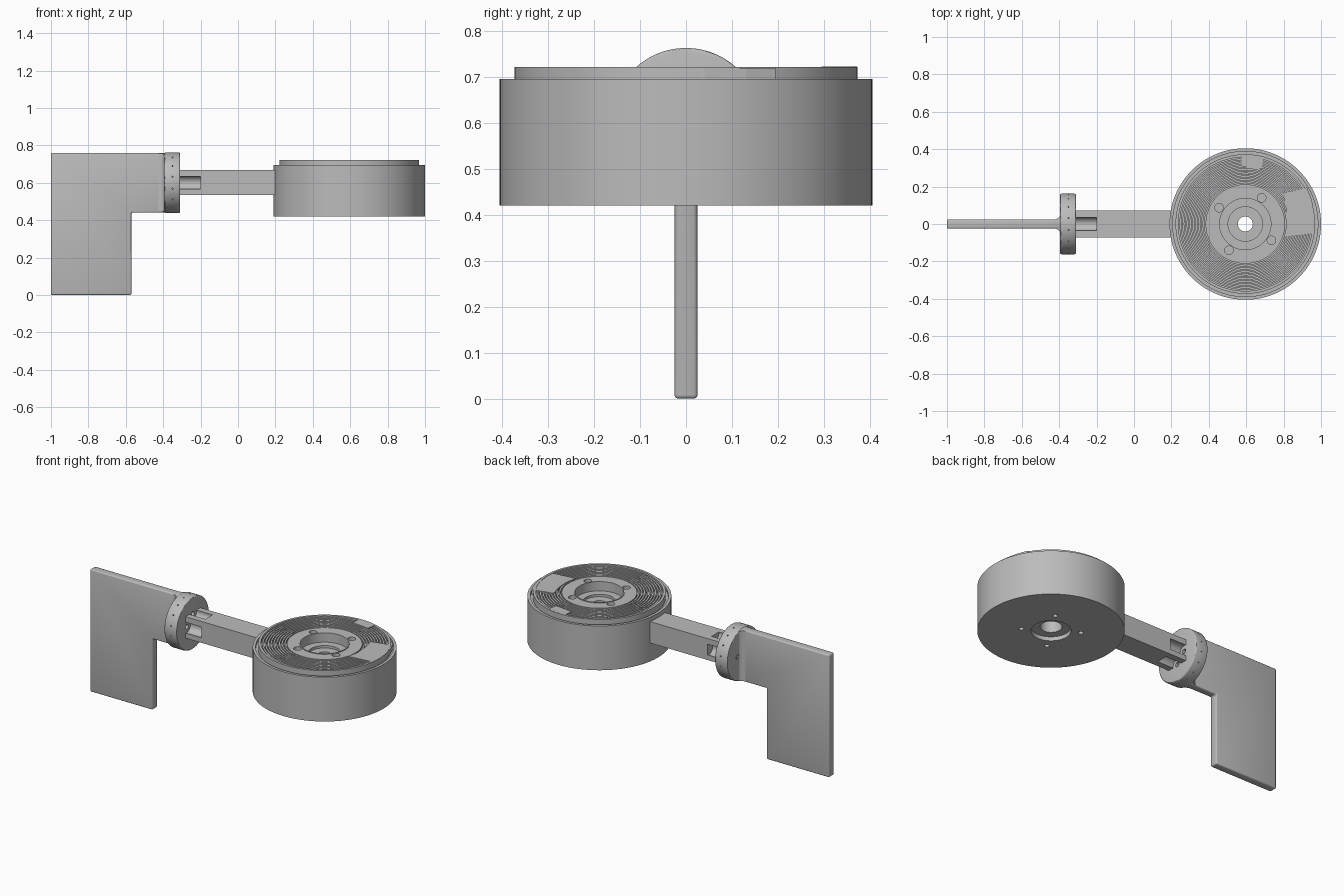
import bpy, bmesh, math
from mathutils import Matrix, Vector

if "Cube" in bpy.data.objects:
    bpy.data.objects.remove(bpy.data.objects["Cube"])

grey = bpy.data.materials.new("grey_metal")
grey.diffuse_color = (0.5, 0.5, 0.5, 1)
grey.use_nodes = True
grey.node_tree.nodes["Principled BSDF"].inputs["Base Color"].default_value = grey.diffuse_color
CX = 0.595          # drum centre
AZ = 0.60           # arm and flange axis height


def make(name, bm):
    bmesh.ops.recalc_face_normals(bm, faces=bm.faces)
    me = bpy.data.meshes.new(name)
    bm.to_mesh(me)
    bm.free()
    ob = bpy.data.objects.new(name, me)
    bpy.context.collection.objects.link(ob)
    me.materials.append(grey)
    return ob


def lathe(name, profile, matrix, steps=96):
    """Revolve a closed (radius, height) profile about local z."""
    bm = bmesh.new()
    rings = []
    for i in range(steps):
        a = 2 * math.pi * i / steps
        rings.append([bm.verts.new(matrix @ Vector((r * math.cos(a), r * math.sin(a), z)))
                      for r, z in profile])
    n = len(profile)
    for i in range(steps):
        p, q = rings[i], rings[(i + 1) % steps]
        for j in range(n):
            k = (j + 1) % n
            bm.faces.new((p[j], q[j], q[k], p[k]))
    return make(name, bm)


def prism(name, points, axis, lo, hi):
    """Extrude a polygon along z (axis 'z') or along y (axis 'y')."""
    bm = bmesh.new()
    put = (lambda a, b, h: (a, b, h)) if axis == 'z' else (lambda a, b, h: (a, h, b))
    f = bm.faces.new([bm.verts.new(put(a, b, lo)) for a, b in points])
    ext = bmesh.ops.extrude_face_region(bm, geom=[f])
    d = Vector(put(0, 0, hi - lo))
    bmesh.ops.translate(bm, vec=d, verts=[v for v in ext["geom"] if isinstance(v, bmesh.types.BMVert)])
    return make(name, bm)


def add_rod(bm, start, end, radius, segs=24):
    a, b = Vector(start), Vector(end)
    rot = (b - a).to_track_quat('Z', 'Y').to_matrix().to_4x4()
    bmesh.ops.create_cone(bm, cap_ends=True, segments=segs, radius1=radius, radius2=radius,
                          depth=(b - a).length, matrix=Matrix.Translation((a + b) / 2) @ rot)


def apply_mod(ob, kind, **settings):
    m = ob.modifiers.new(kind.lower(), kind)
    for k, v in settings.items():
        setattr(m, k, v)
    bpy.context.view_layer.objects.active = ob
    bpy.ops.object.modifier_apply(modifier=m.name)


def boolean(ob, bm, operation='DIFFERENCE'):
    cutter = make("cutter", bm)
    apply_mod(ob, 'BOOLEAN', object=cutter, operation=operation, solver='EXACT')
    bpy.data.objects.remove(cutter)


def smooth(ob, angle=30):
    bpy.ops.object.select_all(action='DESELECT')
    ob.select_set(True)
    bpy.context.view_layer.objects.active = ob
    bpy.ops.object.shade_smooth_by_angle(angle=math.radians(angle))


# L-shaped paddle
paddle = prism("paddle", [(-1, 0), (-0.57, 0), (-0.57, 0.44), (-0.385, 0.44),
                          (-0.385, 0.76), (-1, 0.76)], 'y', -0.025, 0.025)
apply_mod(paddle, 'BEVEL', width=0.008, segments=3)
smooth(paddle)

# flared root blending the paddle into the flange
half = [(-0.425 + 0.035 * math.sin(t), 0.025 + 0.035 * (1 - math.cos(t)))
        for t in [i * math.pi / 16 for i in range(9)]]
root = prism("paddle_root", half + [(-0.385, 0.06), (-0.385, -0.06)]
             + [(x, -y) for x, y in reversed(half)], 'z', 0.4, 0.8)
bm = bmesh.new()
add_rod(bm, (-0.5, 0, AZ), (-0.3, 0, AZ), 0.159, 96)
boolean(root, bm, 'INTERSECT')
smooth(root)

# round flange with screw holes and tiny radial pin holes
bm = bmesh.new()
add_rod(bm, (-0.395, 0, AZ), (-0.31, 0, AZ), 0.162, 96)
flange = make("flange", bm)
apply_mod(flange, 'BEVEL', width=0.008, segments=3, limit_method='ANGLE')
bm = bmesh.new()
for i in range(4):
    a = i * math.pi / 2
    y, z = 0.058 * math.cos(a), AZ + 0.058 * math.sin(a)
    add_rod(bm, (-0.45, y, z), (-0.25, y, z), 0.014)
for i in range(16):
    a = (i + 0.5) * math.pi / 8
    c, s = math.cos(a), math.sin(a)
    add_rod(bm, (-0.35, 0.15 * c, AZ + 0.15 * s), (-0.35, 0.18 * c, AZ + 0.18 * s), 0.004, 8)
boolean(flange, bm)
smooth(flange)

# square arm with a rounded screw channel on each side
arm = prism("arm", [(-0.312, -0.073), (0.26, -0.073), (0.26, 0.073), (-0.312, 0.073)],
            'z', 0.535, 0.668)
for i in range(4):
    a = i * math.pi / 2
    bm = bmesh.new()
    y, z = 0.06 * math.cos(a), AZ + 0.06 * math.sin(a)
    add_rod(bm, (-0.35, y, z), (-0.2, y, z), 0.036, 32)
    boolean(arm, bm)
smooth(arm)

# drum: outer wall, raised lip, coil grooves, stepped hub and bore
profile = [(0.11, 0.42), (0.405, 0.42), (0.405, 0.695), (0.388, 0.695), (0.388, 0.68),
           (0.373, 0.68), (0.373, 0.721), (0.358, 0.721), (0.358, 0.70)]
for i in range(9):
    r = 0.352 - i * 0.0155
    profile += [(r, 0.70), (r, 0.715), (r - 0.010, 0.715), (r - 0.010, 0.70)]
profile += [(0.212, 0.70), (0.212, 0.715), (0.137, 0.715), (0.137, 0.66), (0.092, 0.66),
            (0.092, 0.645), (0.04, 0.645), (0.04, 0.58), (0.06, 0.58), (0.06, 0.445), (0.11, 0.445)]
drum = lathe("drum", profile, Matrix.Translation((CX, 0, 0)), 128)
bm = bmesh.new()
for deg in (148, 58, -32, -122):
    x, y = CX + 0.165 * math.cos(math.radians(deg)), 0.165 * math.sin(math.radians(deg))
    add_rod(bm, (x, y, 0.66), (x, y, 0.75), 0.023)
    add_rod(bm, (x, y, 0.40), (x, y, 0.46), 0.014)
boolean(drum, bm)
smooth(drum)

# thin ring around the hub recess
lathe("hub_ring", [(0.137, 0.70), (0.143, 0.70), (0.143, 0.718), (0.137, 0.718)],
      Matrix.Translation((CX, 0, 0)))
smooth(bpy.data.objects["hub_ring"])

# flat pads covering part of the coil
prism("coil_pad", [(CX + x, y) for x, y in
                   [(0.20, 0.165), (0.33, 0.195), (0.355, 0.13), (0.372, 0.04),
                    (0.37, -0.05), (0.21, -0.07), (0.224, 0.0), (0.22, 0.08)]], 'z', 0.69, 0.719)
prism("end_pad", [(CX + x, y) for x, y in
                  [(-0.025, 0.31), (0.09, 0.295), (0.10, 0.358), (-0.02, 0.372)]], 'z', 0.69, 0.7215)
